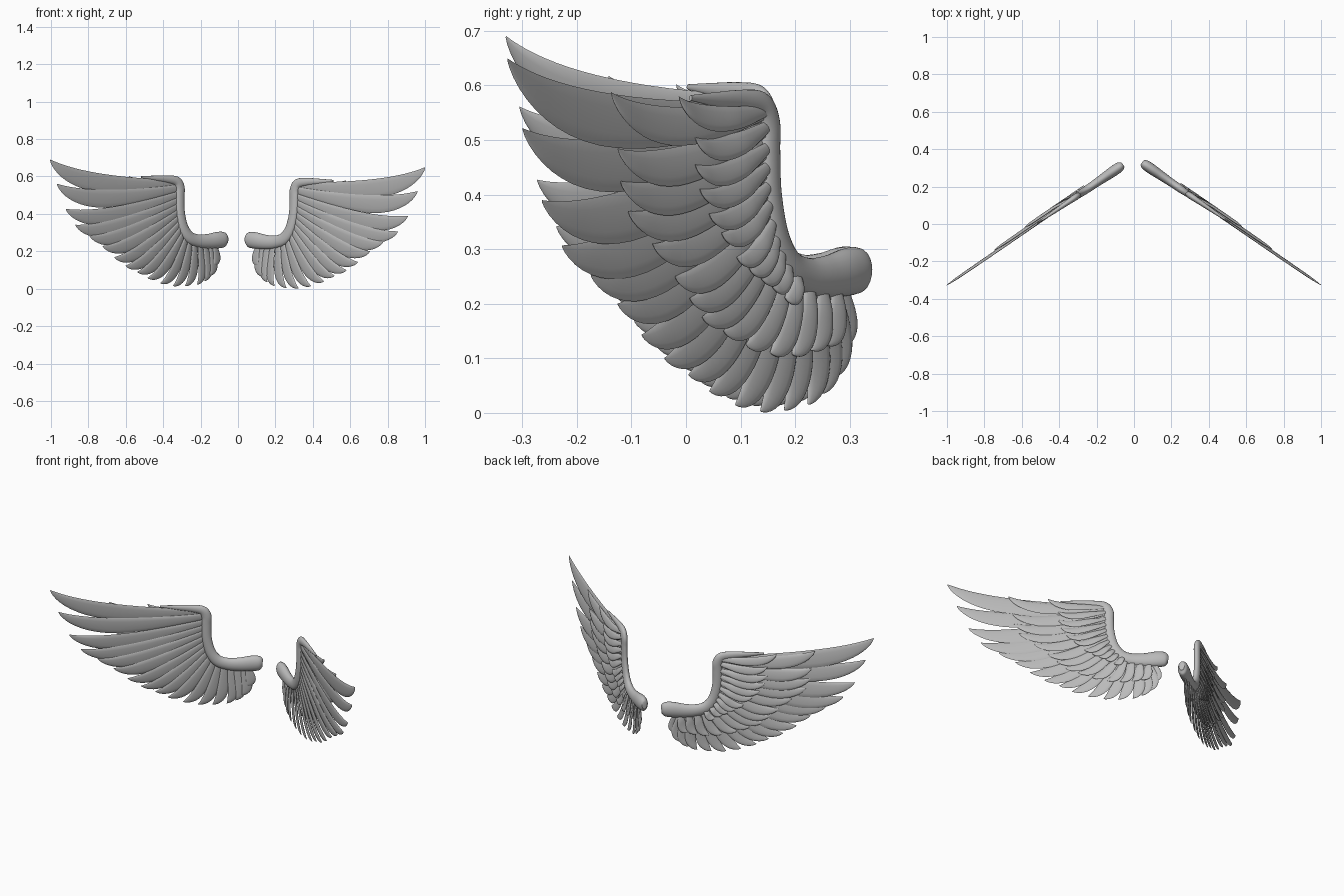
import bpy, bmesh, math
from mathutils import Vector, Matrix

cube = bpy.data.objects.get("Cube")
if cube:
    bpy.data.objects.remove(cube)

grey = bpy.data.materials.new("feather grey")
grey.use_nodes = True
COLOUR = (0.5, 0.5, 0.5, 1)
grey.diffuse_color = COLOUR
grey.node_tree.nodes["Principled BSDF"].inputs["Base Color"].default_value = COLOUR

# Wing space: x runs outward along the wing, z up, y toward its back.
ORIGIN = Vector((0.048, 0.325, 0))
SWEEP = Matrix.Rotation(math.radians(-34.4), 4, 'Z')
LEFT = Matrix.Translation(ORIGIN) @ SWEEP
PIVOT = Matrix.Translation((0, 0, 0.262))
TILT = Matrix.Translation((0.02, 0, 0)) @ PIVOT @ Matrix.Rotation(-0.036, 4, 'Y') @ PIVOT.inverted()
RIGHT = Matrix.Scale(-1, 4, (1, 0, 0)) @ LEFT @ TILT


def spline(keys, f):
    """Point at fraction f of a smooth curve through the keys."""
    n = len(keys) - 1
    i = min(int(f * n), n - 1)
    t = f * n - i
    a, b, c, d = (Vector(keys[min(max(k, 0), n)]) for k in range(i - 1, i + 3))
    return b + (c - a) * t / 2 + (a * 2 - b * 5 + c * 4 - d) * t**2 / 2 + (b * 3 - a - c * 3 + d) * t**3 / 2


def loft(bm, rings):
    """Skin a list of closed rings and cap both ends."""
    loops = [[bm.verts.new(p) for p in ring] for ring in rings]
    for a, b in zip(loops, loops[1:]):
        for i in range(len(a)):
            j = (i + 1) % len(a)
            bm.faces.new((a[i], a[j], b[j], b[i]))
    bm.faces.new(loops[0])
    bm.faces.new(loops[-1])


def finish(bm, name):
    """Make the left and right copies of a part."""
    bmesh.ops.recalc_face_normals(bm, faces=bm.faces)
    for side, matrix in (("left", LEFT), ("right", RIGHT)):
        mesh = bpy.data.meshes.new(f"{side}_{name}")
        bm.to_mesh(mesh)
        mesh.transform(matrix)
        if side == "right":
            mesh.flip_normals()
        mesh.materials.append(grey)
        obj = bpy.data.objects.new(mesh.name, mesh)
        bpy.context.collection.objects.link(obj)
        bpy.ops.object.select_all(action='DESELECT')
        obj.select_set(True)
        bpy.context.view_layer.objects.active = obj
        bpy.ops.object.shade_smooth_by_angle(angle=math.radians(50))
    bm.free()


def feather(bm, root, tip, width, bow, depth):
    """Curved blade: the tip ends the leading edge, the trailing edge is full."""
    root, tip = Vector(root), Vector(tip)
    chord = tip - root
    low = Vector((chord.y, -chord.x))
    control = root + chord * 0.6 + low * bow
    rings = []
    steps = 18
    for s in range(steps + 1):
        t = 0.997 * (1 - (1 - s / steps) ** 1.5)
        edge = root * (1 - t)**2 + control * 2 * t * (1 - t) + tip * t * t
        along = ((control - root) * (1 - t) + (tip - control) * t).normalized()
        side = Vector((along.y, -along.x))
        span = width * (0.35 + 0.65 * math.sin(min(t / 0.6, 1) * math.pi / 2))
        if t > 0.55:
            span *= max(1 - ((t - 0.55) / 0.45)**2.2, 0.0) ** 0.75
        fat = 0.0055 * min(1, span / width * 1.6)
        ring = []
        for k in range(12):
            a = math.tau * k / 12
            across = (1 - math.cos(a)) / 2
            p = edge + side * span * (across - 0.3 * (1 - t))
            twist = (across - 0.5) * 0.012 * span / width
            ring.append((p.x, depth * min(1, 0.3 + 2 * t) + twist + fat * math.sin(a), p.y))
        rings.append(ring)
    loft(bm, rings)


# Arm: a flattened tube, thick at the shoulder and tapering past the wrist
ARM = [(-.006, .262, .045), (.012, .262, .08), (.053, .258, .088), (.115, .25, .078),
       (.18, .25, .068), (.238, .268, .064), (.278, .32, .056), (.3, .4, .052),
       (.305, .48, .052), (.307, .53, .054), (.33, .563, .05), (.39, .572, .04),
       (.47, .574, .028), (.56, .577, .01)]
bm = bmesh.new()
rings = []
STEPS = 90
for s in range(STEPS + 1):
    f = s / STEPS
    x, z, size = spline(ARM, f)
    d = spline(ARM, min(f + 0.004, 1)) - spline(ARM, max(f - 0.004, 0))
    out = Vector((-d.y, d.x)).normalized() * size / 2
    rings.append([(x + out.x * math.cos(a), 0.32 * size * math.sin(a), z + out.y * math.cos(a))
                  for a in (math.tau * k / 20 for k in range(20))])
loft(bm, rings)
finish(bm, "wing_arm")

# Feather roots follow the arm from wrist to shoulder
ROOTS = [(.31, .56), (.31, .48), (.305, .4), (.285, .33), (.24, .275), (.17, .25), (.08, .245)]

# Tips of each feather row, from the wrist down to the body
FLIGHT = [(1.155, .65), (1.106, .522), (1.044, .39), (.979, .307), (.885, .253), (.798, .2),
          (.72, .143), (.646, .1), (.568, .07), (.5, .04), (.416, .015), (.335, .003),
          (.257, .005), (.18, .015), (.133, .035), (.1, .065), (.08, .12)]
COVERT = [(.835, .588), (.814, .485), (.805, .425), (.78, .37), (.7, .31), (.628, .25),
          (.58, .21), (.54, .176), (.47, .15), (.398, .125), (.319, .11), (.248, .107),
          (.186, .115), (.14, .125)]
SHORT = [(.628, .58), (.575, .505), (.575, .455), (.56, .41), (.53, .365), (.49, .33),
         (.44, .285), (.4, .265), (.363, .25), (.327, .235), (.283, .21)]

for name, tips, reach, depth, base, gain in (
        ("flight_feathers", FLIGHT, 1, 0, .045, .065),
        ("covert_feathers", COVERT, .95, .011, .04, .06),
        ("short_covert_feathers", SHORT, .7, .02, .032, .05)):
    bm = bmesh.new()
    for i, tip in enumerate(tips):
        root = spline(ROOTS, reach * i / (len(tips) - 1))
        length = (Vector(tip) - root).length
        feather(bm, root, tip, base + gain * length, 0.1, depth)
    finish(bm, name)
